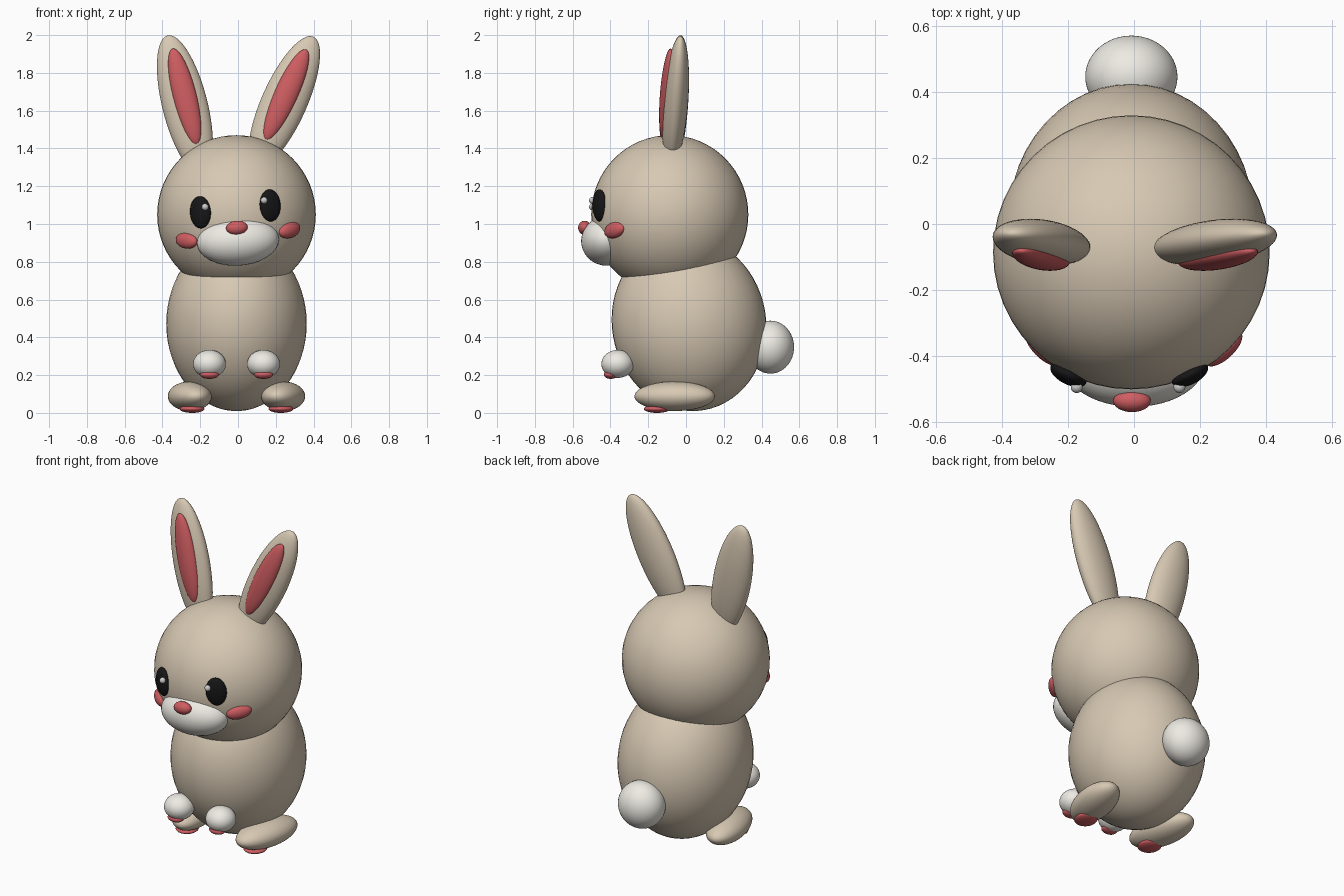
import bpy
from math import radians

if "Cube" in bpy.data.objects:
    bpy.data.objects.remove(bpy.data.objects["Cube"])


def material(name, rgb):
    m = bpy.data.materials.new(name)
    m.diffuse_color = (*rgb, 1)
    m.use_nodes = True
    m.node_tree.nodes["Principled BSDF"].inputs["Base Color"].default_value = m.diffuse_color
    return m


TAN = material("tan_fur", (0.68, 0.58, 0.45))
WHITE = material("white_fur", (0.85, 0.83, 0.77))
PINK = material("pink", (0.62, 0.11, 0.12))
BLACK = material("black", (0.008, 0.008, 0.008))
SHINE = material("eye_shine", (0.8, 0.8, 0.8))


def blob(name, loc, radii, mat, rot=(0, 0, 0)):
    """Smooth ellipsoid with the given radii and rotation in degrees."""
    bpy.ops.mesh.primitive_uv_sphere_add(segments=48, ring_count=32, radius=1, location=loc)
    ob = bpy.context.object
    ob.name = name
    ob.scale = radii
    ob.rotation_euler = [radians(a) for a in rot]
    bpy.ops.object.shade_smooth()
    ob.data.materials.append(mat)
    return ob


CX = -0.008  # the body sits slightly left of the origin

# Body, head and tail
blob("body", (CX, 0.016, 0.473), (0.372, 0.408, 0.465), TAN, (10, 0, 0))
blob("head", (CX, -0.086, 1.05), (0.42, 0.416, 0.42), TAN)
blob("tail", (CX, 0.447, 0.348), (0.14, 0.125, 0.14), WHITE)

# Muzzle and nose
blob("muzzle", (0, -0.42, 0.91), (0.217, 0.135, 0.13), WHITE, (0, -4, 0))
blob("nose", (-0.006, -0.537, 0.98), (0.057, 0.034, 0.037), PINK, (0, -4, 0))

# Limbs: mirrored feet (toes turned in) and paws, each with a pink pad below
for side, s in (("left", -1), ("right", 1)):
    blob(side + "_foot", (CX + s * 0.247, -0.06, 0.088), (0.11, 0.216, 0.078), TAN, (0, 0, -12 * s))
    blob(side + "_foot_pad", (CX + s * 0.235, -0.153, 0.021), (0.065, 0.07, 0.021), PINK, (0, 0, -12 * s))
    blob(side + "_paw", (CX + s * 0.143, -0.362, 0.259), (0.087, 0.086, 0.074), WHITE)
    blob(side + "_paw_pad", (CX + s * 0.143, -0.398, 0.203), (0.05, 0.037, 0.023), PINK)

# Face and ears: the head is cocked, so heights and ear tilts differ per side
# side, sign, eye (x, z), shine (x, z), cheek z, cheek roll, ear (x, z), inner ear (x, z), ear tilt
FACE = (
    ("left", -1, (-0.199, 1.062), (-0.174, 1.09), 0.912, 5, (-0.281, 1.63), (-0.282, 1.675), -14),
    ("right", 1, (0.17, 1.098), (0.138, 1.125), 0.968, -12, (0.245, 1.645), (0.255, 1.685), 24),
)
for side, s, eye, shine, cheek_z, cheek_roll, ear, inner, tilt in FACE:
    blob(side + "_eye", (eye[0], -0.457, eye[1]), (0.06, 0.03, 0.085), BLACK, (0, -4, 27 * s))
    blob(side + "_eye_shine", (shine[0], -0.495, shine[1]), (0.018, 0.018, 0.018), SHINE)
    blob(side + "_cheek", (s * 0.272, -0.378, cheek_z), (0.073, 0.032, 0.042), PINK, (0, cheek_roll, 43 * s))
    blob(side + "_ear", (ear[0], -0.055, ear[1]), (0.12, 0.066, 0.38), TAN, (-4, tilt, 0))
    blob(side + "_inner_ear", (inner[0], -0.1, inner[1]), (0.063, 0.038, 0.262), PINK, (-4, tilt, 0))
